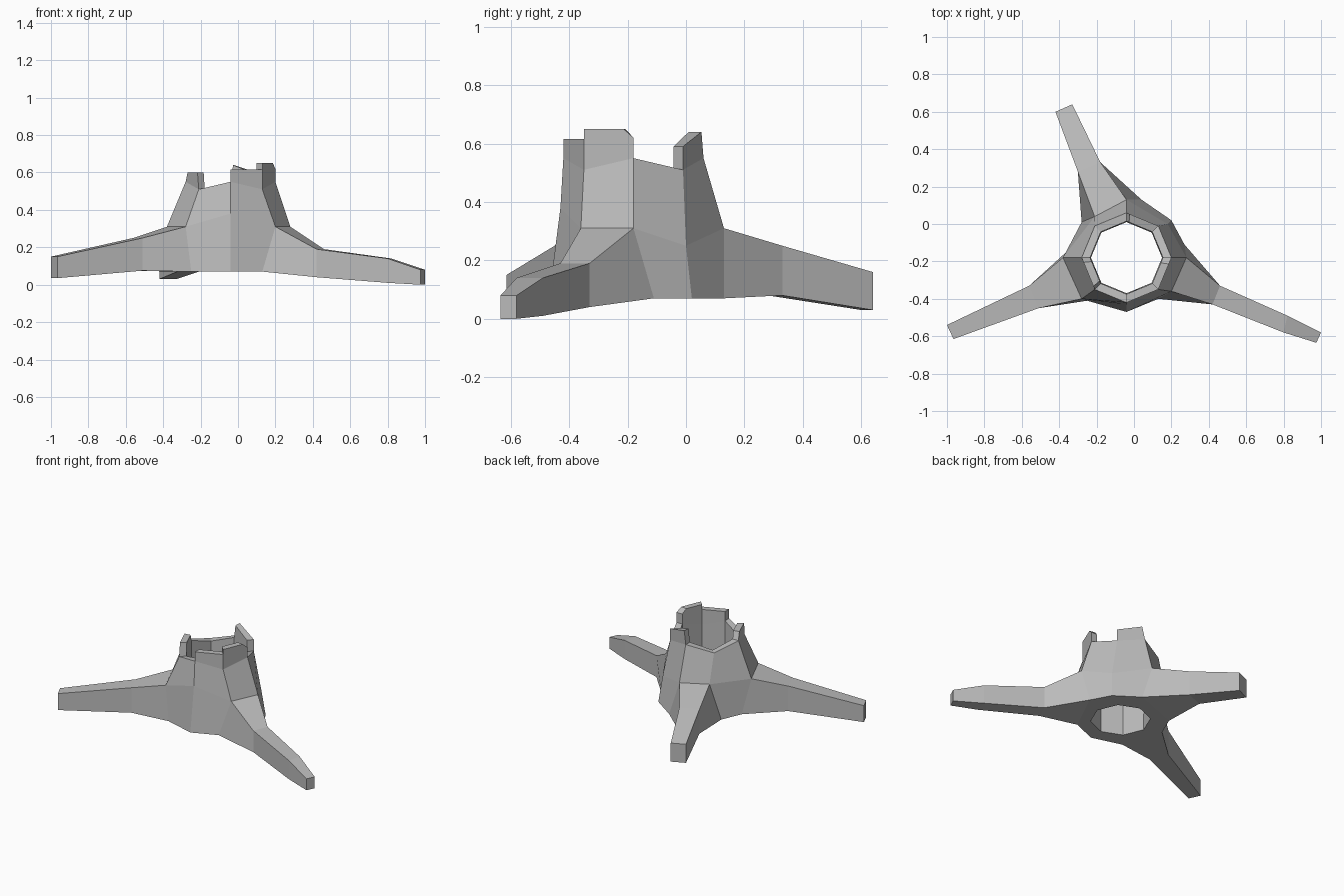
import bpy
import bmesh
from math import sin, cos, pi
from mathutils import Vector

cube = bpy.data.objects.get("Cube")
if cube:
    bpy.data.objects.remove(cube)

# One flat grey for everything
grey = bpy.data.materials.new("weathered grey")
grey.use_nodes = True
shade = (0.5, 0.5, 0.5, 1)
grey.diffuse_color = shade
grey.node_tree.nodes["Principled BSDF"].inputs["Base Color"].default_value = shade

SIDES = 8
CENTRE = Vector((-0.04, -0.18, 0))
BASE_Z = 0.07
EAST, NORTH_EAST, NORTH, NORTH_WEST, WEST, SOUTH_WEST, SOUTH, SOUTH_EAST = range(SIDES)


def ring_point(index, radius, z):
    angle = 2 * pi * index / SIDES
    return CENTRE + Vector((radius * cos(angle), radius * sin(angle), z))


def rim_height(index):
    return 0.51 if index % 2 else 0.55


def finish(bm, name):
    bmesh.ops.remove_doubles(bm, verts=bm.verts, dist=0.0005)
    bmesh.ops.recalc_face_normals(bm, faces=bm.faces)
    mesh = bpy.data.meshes.new(name)
    bm.to_mesh(mesh)
    bm.free()
    mesh.materials.append(grey)
    obj = bpy.data.objects.new(name, mesh)
    bpy.context.collection.objects.link(obj)
    return obj


def add_face(bm, *points):
    bm.faces.new([bm.verts.new(p) for p in points])


# Outer trunk rings, counter-clockwise from east
foot = [Vector((x, y, BASE_Z)) for x, y in (
    (0.27, -0.11), (0.2, 0.02), (0.04, 0.13), (-0.28, 0.01),
    (-0.34, -0.13), (-0.25, -0.41), (-0.04, -0.47), (0.13, -0.4))]
waist = [Vector(p) for p in (
    (0.28, -0.18, 0.31), (0.18, 0, 0.25), (-0.04, 0.13, 0.31), (-0.21, 0.04, 0.31),
    (-0.38, -0.18, 0.31), (-0.28, -0.4, 0.31), (-0.04, -0.43, 0.38), (0.2, -0.36, 0.31))]
rim = [ring_point(i, 0.24, rim_height(i)) for i in range(SIDES)]
rim_inner = [ring_point(i, 0.195, rim_height(i)) for i in range(SIDES)]
foot_inner = [ring_point(i, 0.19, BASE_Z) for i in range(SIDES)]

# Roots: first side, second side, then (first xy, second xy, top, bottom) sections
roots = (
    (SOUTH_EAST, EAST, (
        ((0.42, -0.43), (0.46, -0.33), 0.19, 0.04),
        ((0.8, -0.58), (0.82, -0.49), 0.14, 0.01),
        ((0.975, -0.635), (1, -0.58), 0.08, 0))),
    (NORTH, NORTH_WEST, (
        ((-0.18, 0.33), (-0.3, 0.28), 0.25, 0.08),
        ((-0.33, 0.64), (-0.42, 0.6), 0.16, 0.03))),
    (WEST, SOUTH_WEST, (
        ((-0.56, -0.33), (-0.51, -0.45), 0.25, 0.075),
        ((-1, -0.54), (-0.965, -0.615), 0.15, 0.035))),
)
root_sides = {root[0] for root in roots}

# Hollow trunk and its spreading roots as one shell
bm = bmesh.new()
for i in range(SIDES):
    j = (i + 1) % SIDES
    bands = [(waist, rim), (rim, rim_inner), (rim_inner, foot_inner), (foot_inner, foot)]
    if i not in root_sides:
        bands.append((foot, waist))
    for low, high in bands:
        add_face(bm, low[i], low[j], high[j], high[i])

for a, b, sections in roots:
    last = [foot[a], foot[b], waist[b], waist[a]]
    for (ax, ay), (bx, by), top, bottom in sections:
        loop = [Vector((ax, ay, bottom)), Vector((bx, by, bottom)),
                Vector((bx, by, top)), Vector((ax, ay, top))]
        for k in range(4):
            n = (k + 1) % 4
            add_face(bm, last[k], last[n], loop[n], loop[k])
        last = loop
    add_face(bm, *last)
finish(bm, "trunk_and_roots")


# Broken rim pieces: (distance along the side, height) gives the top outline
def rim_piece(name, side, outline):
    nxt = (side + 1) % SIDES
    profile = [(0, rim_height(side)), (1, rim_height(nxt))] + outline
    bm = bmesh.new()
    loops = []
    for ring in (rim, rim_inner):
        points = []
        for along, z in profile:
            p = ring[side].lerp(ring[nxt], along)
            p.z = z
            points.append(p)
        loops.append(points)
        add_face(bm, *points)
    outer, inner = loops
    for k in range(len(profile)):
        n = (k + 1) % len(profile)
        add_face(bm, outer[k], outer[n], inner[n], inner[k])
    finish(bm, name)


rim_piece("front_rim_piece", SOUTH, [(1, 0.615), (0, 0.615)])
rim_piece("left_rim_piece", SOUTH_EAST, [(1, 0.62), (0.8, 0.65), (0, 0.65)])
rim_piece("back_rim_piece", NORTH_EAST, [(0.9, 0.64), (0, 0.59)])
rim_piece("right_rim_piece", WEST, [(0.9, 0.6), (0.15, 0.6)])
